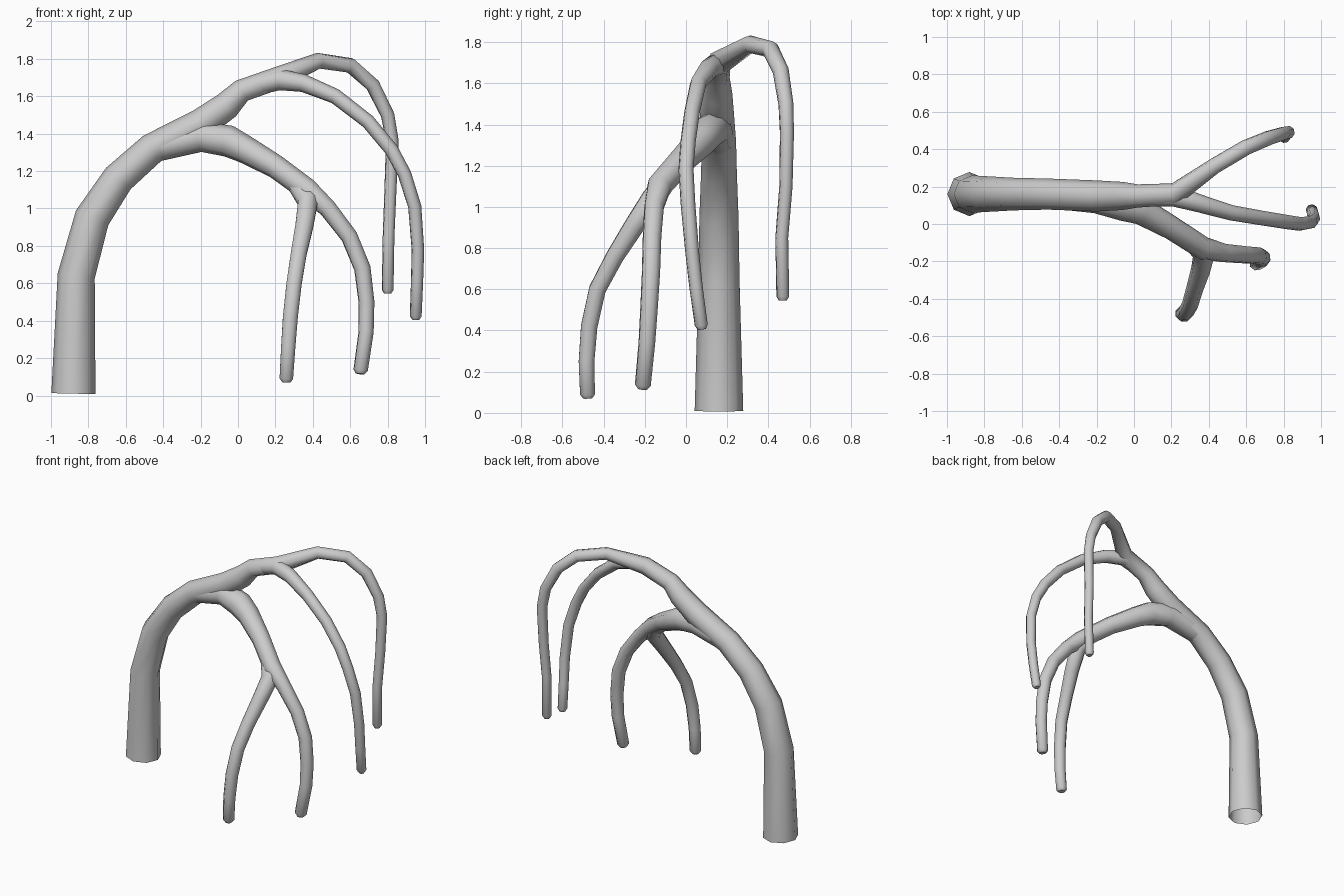
import bpy
import bmesh
from math import cos, sin, radians, tau
from mathutils import Vector

cube = bpy.data.objects.get("Cube")
if cube:
    bpy.data.objects.remove(cube, do_unlink=True)

SIDES = 8

bark = bpy.data.materials.new("plain grey")
bark.diffuse_color = (0.6, 0.6, 0.6, 1)
bark.use_nodes = True
bark.node_tree.nodes["Principled BSDF"].inputs["Base Color"].default_value = bark.diffuse_color


def branch(name, path, tip=True):
    """Sweep an eight-sided ring along a path of (x, y, z, radius) points."""
    points = [Vector(p[:3]) for p in path]
    radii = [p[3] for p in path]
    if tip:
        # Short tapered end beyond the last full ring
        direction = (points[-1] - points[-2]).normalized()
        points[-1] = points[-1] + direction * -0.005
        points.append(points[-1] + direction * 0.02)
        radii.append(radii[-1] * 0.6)

    bm = bmesh.new()
    rings = []
    side = Vector((0, 1, 0))
    for i, (point, radius) in enumerate(zip(points, radii)):
        before = points[max(i - 1, 0)]
        after = points[min(i + 1, len(points) - 1)]
        incoming = (point - before).normalized()
        outgoing = (after - point).normalized()
        tangent = (incoming + outgoing).normalized()
        # Carry the ring's orientation along so the tube does not twist
        side = (side - tangent * side.dot(tangent)).normalized()
        up = tangent.cross(side)
        ring = []
        for k in range(SIDES):
            angle = tau * k / SIDES
            ring.append(bm.verts.new(point + (side * cos(angle) + up * sin(angle)) * radius))
        rings.append(ring)

    for lower, upper in zip(rings, rings[1:]):
        for k in range(SIDES):
            n = (k + 1) % SIDES
            bm.faces.new((lower[k], lower[n], upper[n], upper[k]))
    if tip:
        bm.faces.new(rings[-1])

    mesh = bpy.data.meshes.new(name)
    bm.to_mesh(mesh)
    bm.free()
    mesh.materials.append(bark)
    obj = bpy.data.objects.new(name, mesh)
    bpy.context.collection.objects.link(obj)
    bpy.ops.object.select_all(action="DESELECT")
    obj.select_set(True)
    bpy.context.view_layer.objects.active = obj
    bpy.ops.object.shade_smooth_by_angle(angle=radians(50))
    return obj


# Open-bottomed trunk, arching into the upper limb and the back branch
branch("trunk_and_back_branch", [
    (-.88, .16, .01, .118), (-.865, .16, .64, .1), (-.78, .16, .95, .095),
    (-.64, .16, 1.16, .087), (-.46, .16, 1.32, .083), (-.2, .15, 1.45, .083),
    (-.06, .15, 1.55, .075), (.02, .15, 1.63, .062), (.22, .16, 1.7, .06),
    (.43, .31, 1.79, .043), (.6, .41, 1.765, .042), (.72, .46, 1.66, .04),
    (.8, .485, 1.5, .037), (.825, .49, 1.36, .035), (.815, .485, 1.1, .033),
    (.805, .465, .85, .032), (.8, .47, .56, .032)])

# Upper limb's front branch
branch("upper_front_branch", [
    (.1, .15, 1.66, .055), (.22, .15, 1.69, .058), (.35, .11, 1.67, .048),
    (.52, .06, 1.6, .041), (.695, .03, 1.465, .039), (.82, .01, 1.315, .038),
    (.89, 0, 1.185, .037), (.945, .01, 1.01, .036), (.962, .03, .78, .034),
    (.957, .05, .6, .033), (.95, .075, .42, .032)])

# Lower limb, running on into its left branch
branch("lower_limb_and_left_branch", [
    (-.46, .16, 1.32, .075), (-.2, .14, 1.385, .083), (-.05, .1, 1.36, .085),
    (.04, .07, 1.315, .075), (.2, -.02, 1.225, .064), (.37, -.13, 1.1, .062),
    (.48, -.155, 1, .05), (.595, -.165, .85, .047), (.665, -.17, .68, .046),
    (.687, -.18, .5, .044), (.685, -.19, .34, .042), (.655, -.21, .13, .04)])

# Lower limb's front branch
branch("lower_front_branch", [
    (.3, -.08, 1.15, .05), (.375, -.16, 1.04, .06), (.355, -.25, .91, .052),
    (.325, -.345, .76, .046), (.3, -.43, .6, .044), (.28, -.47, .42, .043),
    (.268, -.483, .25, .041), (.258, -.478, .085, .039)])
